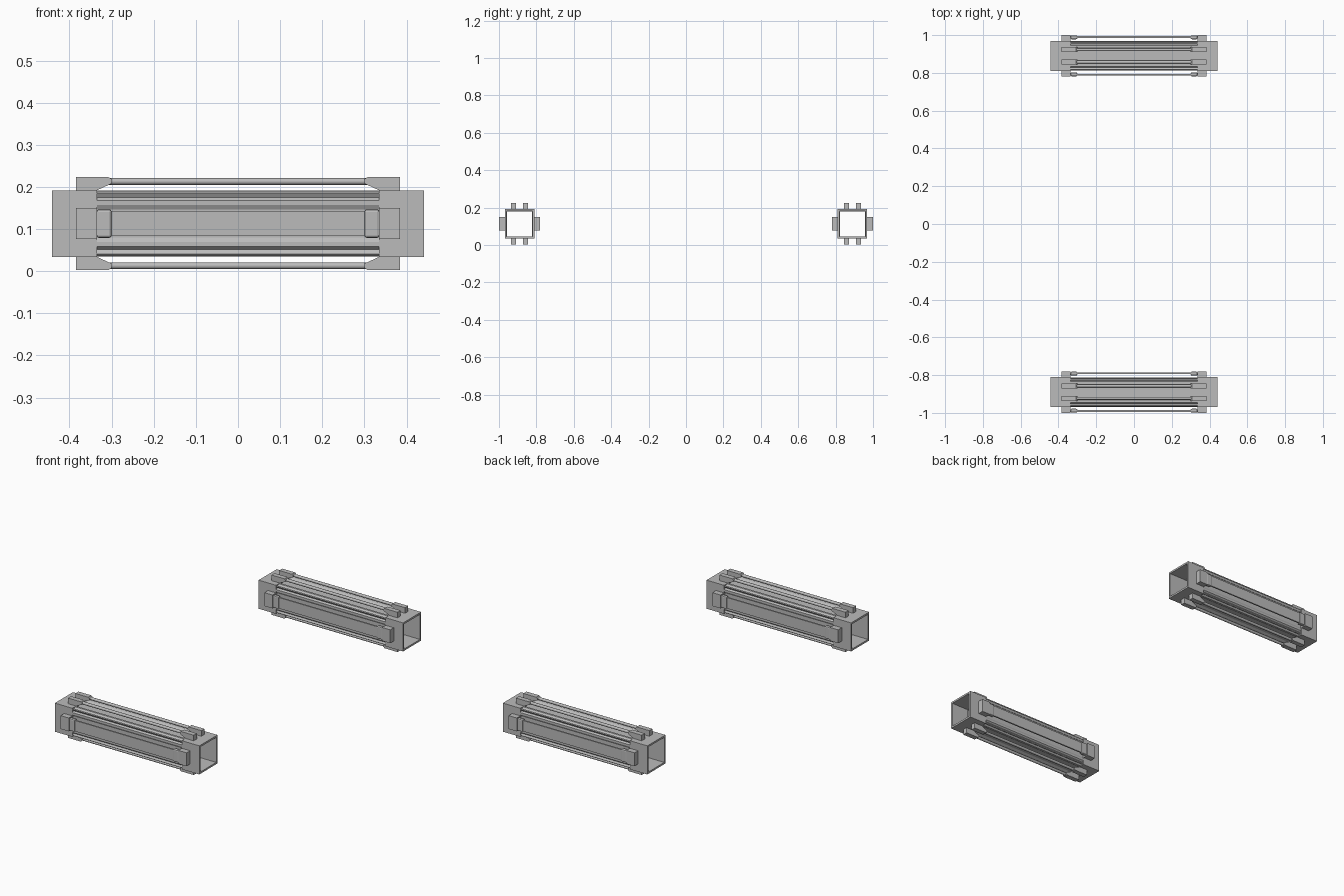
import bpy, bmesh, math
from mathutils import Matrix

old = bpy.data.objects.get("Cube")
if old:
    bpy.data.objects.remove(old, do_unlink=True)

grey = bpy.data.materials.new("mid_grey")
grey.use_nodes = True
grey.diffuse_color = (0.5, 0.5, 0.5, 1)
grey.node_tree.nodes["Principled BSDF"].inputs["Base Color"].default_value = (0.5, 0.5, 0.5, 1)

MID_Z = 0.113
UNIT_Y = 0.89
HALF = 0.079


def make(name, bm, unit_y, turn=0, smooth=False):
    """Finish a part, turned about the long axis and moved to its unit."""
    bmesh.ops.recalc_face_normals(bm, faces=bm.faces)
    bm.transform(Matrix.Translation((0, unit_y, MID_Z)) @ Matrix.Rotation(turn, 4, 'X'))
    mesh = bpy.data.meshes.new(name)
    bm.to_mesh(mesh)
    bm.free()
    mesh.materials.append(grey)
    obj = bpy.data.objects.new(name, mesh)
    bpy.context.collection.objects.link(obj)
    for p in mesh.polygons:
        p.use_smooth = smooth and len(p.vertices) == 4
    return obj


def tube(bm, outer, inner, x0, x1):
    """Hollow extrusion along x from two matching (y, z) outlines."""
    loops = [[bm.verts.new((x, y, z)) for y, z in pts]
             for x, pts in ((x0, outer), (x1, outer), (x1, inner), (x0, inner))]
    n = len(outer)
    for k in range(4):
        a, b = loops[k], loops[(k + 1) % 4]
        for i in range(n):
            j = (i + 1) % n
            bm.faces.new((a[i], a[j], b[j], b[i]))


def prism(bm, profile, y0, y1):
    """Solid with an (x, z) outline, extruded across y."""
    a = [bm.verts.new((x, y0, z)) for x, z in profile]
    b = [bm.verts.new((x, y1, z)) for x, z in profile]
    bm.faces.new(a)
    bm.faces.new(b[::-1])
    for i in range(len(a)):
        j = (i + 1) % len(a)
        bm.faces.new((a[i], b[i], b[j], a[j]))


def box(bm, lo, hi):
    prism(bm, [(lo[0], lo[2]), (hi[0], lo[2]), (hi[0], hi[2]), (lo[0], hi[2])], lo[1], hi[1])


def square(h):
    return [(-h, -h), (h, -h), (h, h), (-h, h)]


def ribbed_outline():
    """Square outline with a raised rib near each corner."""
    half = [(0.033, 0.072), (0.044, 0.078), (0.055, 0.078), (0.062, 0.07), (0.072, 0.076)]
    side = [(-a, d) for a, d in reversed(half)] + half
    pts = []
    for k in range(4):
        c, s = round(math.cos(-k * math.pi / 2)), round(math.sin(-k * math.pi / 2))
        pts += [(a * c - d * s, a * s + d * c) for a, d in side]
    return pts


clip = [(0.385, 0.07), (0.385, 0.11), (0.307, 0.11), (0.30, 0.105),
        (0.30, 0.095), (0.335, 0.079), (0.335, 0.07)]

for where, uy in (("front", -UNIT_Y), ("back", UNIT_Y)):
    # Ribbed hollow body
    bm = bmesh.new()
    outer = ribbed_outline()
    inner = [(max(-0.067, min(0.067, y)), max(-0.067, min(0.067, z))) for y, z in outer]
    tube(bm, outer, inner, -0.337, 0.337)
    make(where + "_ribbed_body", bm, uy)

    for side, s in (("left", 1), ("right", -1)):
        # Open square end sleeve
        bm = bmesh.new()
        tube(bm, square(HALF), square(HALF - 0.01), s * 0.335, s * 0.442)
        make(f"{where}_{side}_end_sleeve", bm, uy)

        # Rod clips above and below
        for level, turn in (("upper", 0), ("lower", math.pi)):
            bm = bmesh.new()
            for y in (-0.033, 0.033):
                prism(bm, [(s * x, z) for x, z in clip], y - 0.0135, y + 0.0135)
            make(f"{where}_{side}_{level}_clips", bm, uy, turn)

        # Wide strap mounts on both faces, with a rounded inner lug
        for face, turn in (("outer", math.pi / 2), ("inner", -math.pi / 2)):
            bm = bmesh.new()
            box(bm, (min(s * .335, s * .385), -.037, .07), (max(s * .335, s * .385), .037, .11))
            make(f"{where}_{side}_{face}_mount", bm, uy, turn)
            bm = bmesh.new()
            box(bm, (min(s * .30, s * .336), -.034, .088), (max(s * .30, s * .336), .034, .108))
            lug = make(f"{where}_{side}_{face}_lug", bm, uy, turn)
            bevel = lug.modifiers.new("soft_edges", 'BEVEL')
            bevel.width, bevel.segments = 0.006, 2

    # Paired rods above and below
    for level, z in (("upper", 0.1), ("lower", -0.1)):
        bm = bmesh.new()
        for y in (-0.033, 0.033):
            m = Matrix.Translation((0, y, z)) @ Matrix.Rotation(math.pi / 2, 4, 'Y')
            bmesh.ops.create_cone(bm, cap_ends=True, segments=12, radius1=0.008,
                                  radius2=0.008, depth=0.62, matrix=m)
        make(f"{where}_{level}_rods", bm, uy, smooth=True)

    # Flat straps standing clear of both faces
    for face, turn in (("outer", math.pi / 2), ("inner", -math.pi / 2)):
        bm = bmesh.new()
        box(bm, (-0.305, -0.03, 0.096), (0.305, 0.03, 0.104))
        make(f"{where}_{face}_strap", bm, uy, turn)
